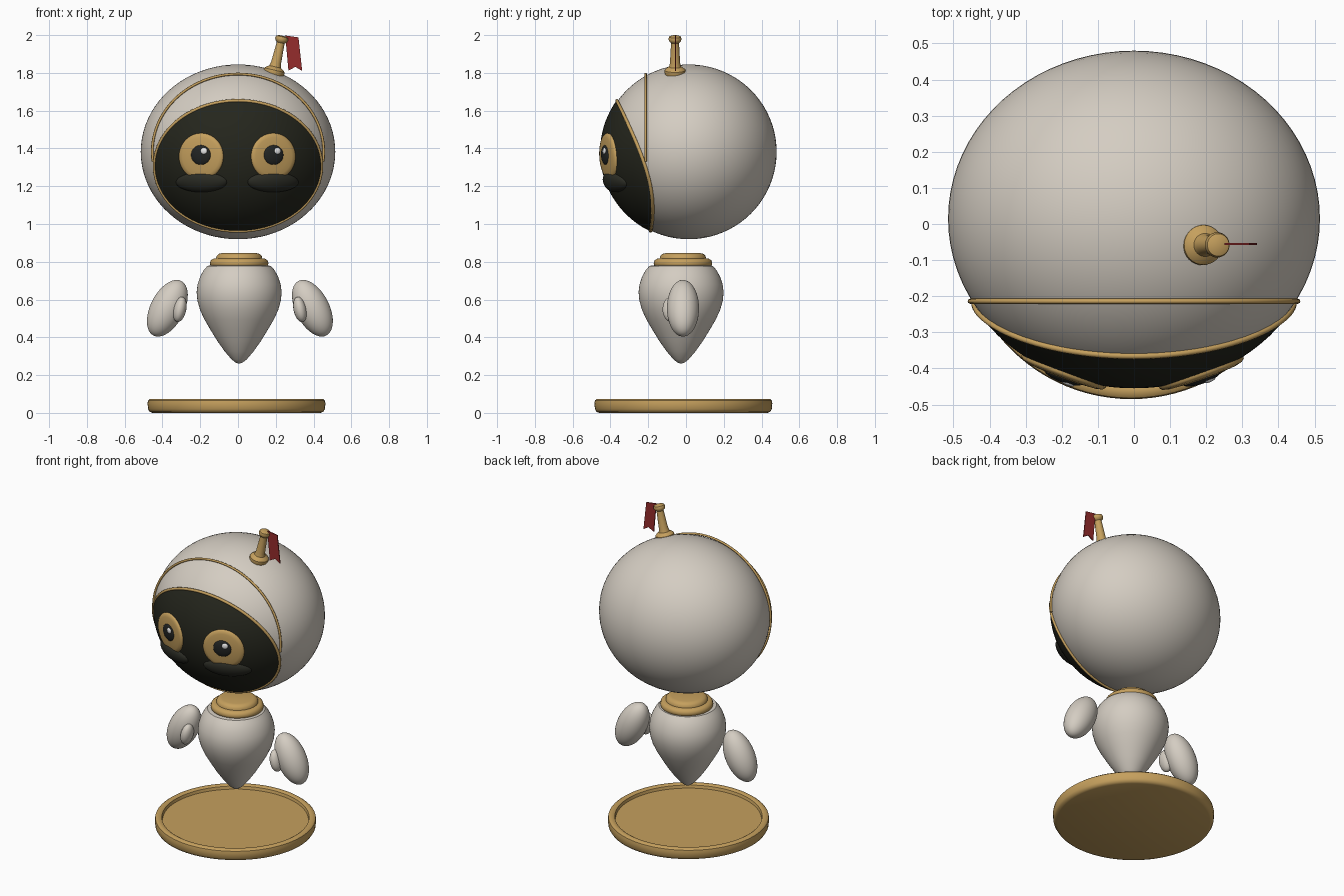
import bpy, bmesh, math
from math import sin, cos, pi, radians, sqrt
from mathutils import Vector

if "Cube" in bpy.data.objects:
    bpy.data.objects.remove(bpy.data.objects["Cube"])


def material(name, rgb):
    m = bpy.data.materials.new(name)
    m.use_nodes = True
    m.diffuse_color = (*rgb, 1)
    m.node_tree.nodes["Principled BSDF"].inputs["Base Color"].default_value = (*rgb, 1)
    return m


SHELL = material("warm white shell", (0.66, 0.61, 0.54))
GOLD = material("gold", (0.56, 0.35, 0.11))
VISOR = material("black visor", (0.018, 0.019, 0.012))
PAD = material("dark pad", (0.024, 0.025, 0.018))
PUPIL = material("black pupil", (0.016, 0.018, 0.017))
GLINT = material("eye glint", (0.8, 0.8, 0.8))
RED = material("flag red", (0.3, 0.025, 0.025))

HEAD = Vector((0, 0.015, 1.382))
RADII = Vector((0.515, 0.465, 0.4625))


def finish(ob, mat, angle=40):
    ob.data.materials.clear()
    ob.data.materials.append(mat)
    bpy.ops.object.select_all(action='DESELECT')
    ob.select_set(True)
    bpy.context.view_layer.objects.active = ob
    bpy.ops.object.shade_smooth_by_angle(angle=radians(angle))
    return ob


def from_bmesh(name, bm, mat, angle=40):
    me = bpy.data.meshes.new(name)
    bm.to_mesh(me)
    bm.free()
    ob = bpy.data.objects.new(name, me)
    bpy.context.collection.objects.link(ob)
    return finish(ob, mat, angle)


def bridge(bm, rings):
    # Join consecutive rings; a ring with one vertex becomes a fan
    for a, b in zip(rings, rings[1:]):
        n = max(len(a), len(b))
        for j in range(n):
            k = (j + 1) % n
            corners = [a[j % len(a)], a[k % len(a)], b[k % len(b)], b[j % len(b)]]
            bm.faces.new(list(dict.fromkeys(corners)))


def lathe(name, profile, loc, mat, tilt=0, sides=64, angle=40):
    bm = bmesh.new()
    rings = []
    for r, z in profile:
        n = sides if r > 0 else 1
        rings.append([bm.verts.new((r * cos(2 * pi * i / sides), r * sin(2 * pi * i / sides), z))
                      for i in range(n)])
    bridge(bm, rings)
    bmesh.ops.recalc_face_normals(bm, faces=bm.faces[:])
    ob = from_bmesh(name, bm, mat, angle)
    ob.location = loc
    ob.rotation_euler.y = tilt
    return ob


def ellipsoid(name, loc, radii, mat, tilt=0, segments=48):
    bpy.ops.mesh.primitive_uv_sphere_add(segments=segments, ring_count=segments // 2,
                                         radius=1, location=loc, rotation=(0, tilt, 0))
    ob = bpy.context.object
    ob.name = name
    ob.scale = radii
    return finish(ob, mat, 180)


def on_head(x, z, lift=0):
    # Point on the front of the head, raised along the surface normal
    u, w = (x - HEAD.x) / RADII.x, (z - HEAD.z) / RADII.z
    v = -sqrt(max(0, 1 - u * u - w * w))
    normal = Vector((u / RADII.x, v / RADII.y, w / RADII.z)).normalized()
    return Vector((x, HEAD.y + v * RADII.y, z)) + normal * lift


def patch(name, cx, cz, rx, rz, profile, mat, sides=64):
    # Elliptical plate hugging the head; profile is (radius fraction, lift) from the rim inward
    bm = bmesh.new()
    rings = []
    for t, lift in profile:
        n = sides if t > 0 else 1
        rings.append([bm.verts.new(on_head(cx + rx * t * cos(2 * pi * i / sides),
                                           cz + rz * t * sin(2 * pi * i / sides), lift))
                      for i in range(n)])
    bridge(bm, rings)
    return from_bmesh(name, bm, mat, 60)


def tube(name, points, radius, mat, closed):
    cu = bpy.data.curves.new(name, 'CURVE')
    cu.dimensions = '3D'
    cu.bevel_depth = radius
    cu.bevel_resolution = 2
    cu.use_fill_caps = True
    sp = cu.splines.new('POLY')
    sp.points.add(len(points) - 1)
    for p, co in zip(sp.points, points):
        p.co = (*co, 1)
    sp.use_cyclic_u = closed
    ob = bpy.data.objects.new(name, cu)
    bpy.context.collection.objects.link(ob)
    bpy.ops.object.select_all(action='DESELECT')
    ob.select_set(True)
    bpy.context.view_layer.objects.active = ob
    bpy.ops.object.convert(target='MESH')
    return finish(bpy.context.object, mat, 60)


def dome(height, steps=8):
    return [(cos(pi / 2 * i / steps) if i < steps else 0, height * sin(pi / 2 * i / steps))
            for i in range(steps + 1)]


# Head, visor, visor rim and hood seam
ellipsoid("head", HEAD, RADII, SHELL, segments=80)
VX, VZ, VC = 0.44, 0.343, 1.308
patch("visor", 0, VC, VX, VZ, [(1 - i / 16, 0.005) for i in range(17)], VISOR, 96)
tube("visor_rim", [on_head(VX * cos(a), VC + VZ * sin(a), 0.003)
                   for a in (2 * pi * i / 96 for i in range(96))], 0.009, GOLD, True)
tube("hood_seam", [(0.454 * cos(a), -0.214, HEAD.z + 0.412 * sin(a))
                   for a in (radians(-7 + 194 * i / 64) for i in range(65))], 0.007, GOLD, False)

# Eyes and cheek pads
for side, s in (("right", -1), ("left", 1)):
    x = s * 0.188 - 0.004
    patch(side + "_eye", x, 1.358, 0.116, 0.122,
          [(1, 0), (0.99, 0.01), (0.93, 0.015), (0.8, 0.016), (0.6, 0.014), (0.3, 0.014), (0, 0.014)], GOLD)
    patch(side + "_pupil", x, 1.366, 0.051, 0.051,
          [(t, 0.012 + h) for t, h in dome(0.012)], PUPIL, 40)
    patch(side + "_glint", x + 0.017, 1.386, 0.017, 0.017,
          [(t, 0.02 + h) for t, h in dome(0.007, 4)], GLINT, 24)
    patch(side + "_cheek_pad", x, 1.223, 0.135, 0.052, dome(0.034), PAD)

# Body and collar
lathe("body", [(0, 0.78), (0.155, 0.78), (0.168, 0.778), (0.188, 0.755), (0.207, 0.72), (0.22, 0.68),
               (0.225, 0.64), (0.221, 0.595), (0.207, 0.545), (0.184, 0.495), (0.152, 0.44),
               (0.115, 0.38), (0.076, 0.325), (0.04, 0.283), (0.018, 0.266), (0, 0.26)],
      (0.006, -0.026, 0), SHELL)
lathe("collar", [(0.14, 0.77), (0.152, 0.78), (0.155, 0.793), (0.15, 0.808), (0.137, 0.816),
                 (0.122, 0.817), (0.12, 0.83), (0.108, 0.842), (0.09, 0.846), (0, 0.846)],
      (0.006, -0.016, 0), GOLD, angle=50)

# Floating arms with thumbs
for side, s in (("right", -1), ("left", 1)):
    ellipsoid(side + "_arm", (0.01 + s * 0.384, -0.016, 0.554), (0.089, 0.085, 0.162), SHELL, -s * radians(27))
    ellipsoid(side + "_thumb", (0.01 + s * 0.318, -0.078, 0.548), (0.034, 0.046, 0.068), SHELL,
              -s * radians(12), 32)

# Dish under the body
lathe("base_dish", [(0, 0), (0.445, 0), (0.46, 0.006), (0.468, 0.02), (0.471, 0.05), (0.468, 0.066),
                    (0.458, 0.074), (0.44, 0.074), (0.43, 0.068), (0.426, 0.05), (0, 0.05)],
      (-0.008, -0.014, 0), GOLD, sides=96)

# Antenna post and notched flag
lathe("antenna", [(0, -0.02), (0.05, -0.02), (0.056, 0), (0.055, 0.012), (0.045, 0.022), (0.032, 0.03),
                  (0.027, 0.05), (0.021, 0.16), (0.03, 0.168), (0.035, 0.18), (0.031, 0.193),
                  (0.018, 0.198), (0, 0.199)],
      (0.19, -0.058, 1.803), GOLD, tilt=radians(13), sides=32)
bm = bmesh.new()
outline = [(0.25, 1.998), (0.32, 1.988), (0.34, 1.81), (0.304, 1.832), (0.267, 1.812)]
flag = bm.faces.new([bm.verts.new((x, -0.058, z)) for x, z in outline])
back = bmesh.ops.extrude_face_region(bm, geom=[flag])["geom"]
bmesh.ops.translate(bm, vec=(0, 0.006, 0), verts=[g for g in back if isinstance(g, bmesh.types.BMVert)])
bmesh.ops.recalc_face_normals(bm, faces=bm.faces[:])
from_bmesh("flag", bm, RED, 20)
